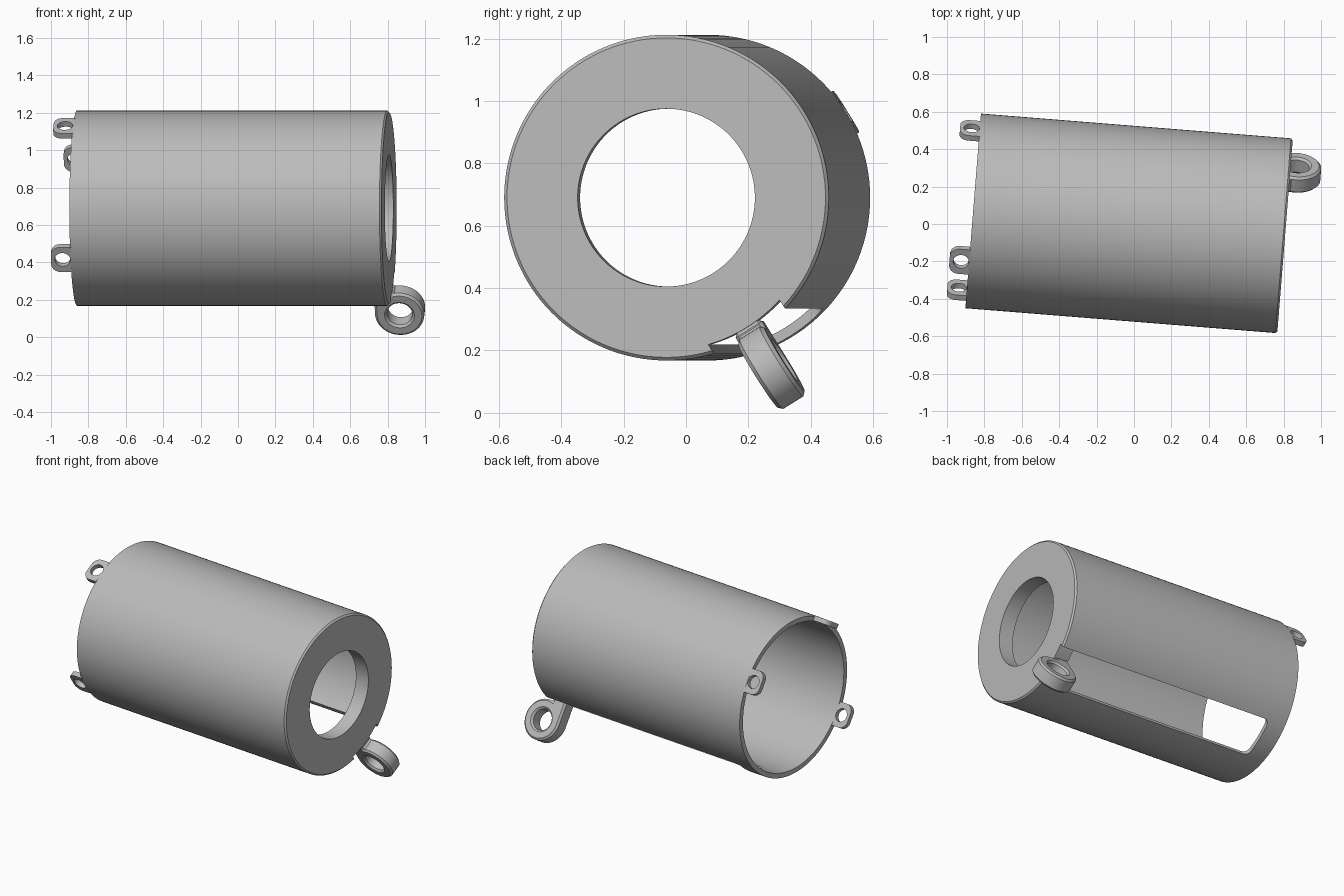
import bpy, bmesh, math
from mathutils import Matrix, Vector

if "Cube" in bpy.data.objects:
    bpy.data.objects.remove(bpy.data.objects["Cube"])

LENGTH, OUTER, INNER, BORE = 1.673, 0.522, 0.49, 0.285
SLOT_ANGLE = math.radians(-58)

# Housing frame: local x runs from the open rear end to the front plate
FRAME = Matrix.Translation((-0.86, 0.07, 0.69)) @ Matrix.Rotation(math.radians(-4.57), 4, 'Z')

grey = bpy.data.materials.new("plain_grey")
grey.use_nodes = True
grey.diffuse_color = (0.5, 0.5, 0.5, 1)
grey.node_tree.nodes["Principled BSDF"].inputs["Base Color"].default_value = (0.5, 0.5, 0.5, 1)


def finish(name, bm):
    bmesh.ops.remove_doubles(bm, verts=bm.verts, dist=1e-5)
    bmesh.ops.transform(bm, matrix=FRAME, verts=bm.verts)
    bmesh.ops.recalc_face_normals(bm, faces=bm.faces)
    mesh = bpy.data.meshes.new(name)
    bm.to_mesh(mesh)
    bm.free()
    mesh.materials.append(grey)
    obj = bpy.data.objects.new(name, mesh)
    bpy.context.collection.objects.link(obj)
    return obj


def activate(obj):
    bpy.ops.object.select_all(action='DESELECT')
    obj.select_set(True)
    bpy.context.view_layer.objects.active = obj


def smooth(obj):
    activate(obj)
    bpy.ops.object.shade_smooth_by_angle(angle=math.radians(30))


def lathe(name, profile):
    """Spin a closed (axial, radius) profile around the housing axis."""
    bm = bmesh.new()
    verts = [bm.verts.new((s, r, 0)) for s, r in profile]
    edges = [bm.edges.new((v, verts[i - 1])) for i, v in enumerate(verts)]
    bmesh.ops.spin(bm, geom=verts + edges, cent=(0, 0, 0), axis=(1, 0, 0),
                   angle=math.tau, steps=128, use_merge=True)
    return finish(name, bm)


def arc(cx, cy, r, start, end, steps):
    angles = [math.radians(start + (end - start) * i / steps) for i in range(steps + 1)]
    return [(cx + r * math.cos(a), cy + r * math.sin(a)) for a in angles]


def plate(name, loops, u, v, origin, thickness):
    """Extrude flat outlines (the second one is a hole) in the plane of u and v."""
    bm = bmesh.new()
    normal = u.cross(v)
    edges = []
    for loop in loops:
        vs = [bm.verts.new(origin + u * a + v * b - normal * thickness / 2) for a, b in loop]
        edges += [bm.edges.new((p, vs[i - 1])) for i, p in enumerate(vs)]
    bmesh.ops.triangle_fill(bm, edges=edges, use_beauty=True, use_dissolve=False)
    top = bmesh.ops.extrude_face_region(bm, geom=bm.faces[:])
    moved = [g for g in top["geom"] if isinstance(g, bmesh.types.BMVert)]
    bmesh.ops.translate(bm, verts=moved, vec=normal * thickness)
    return finish(name, bm)


def directions(angle):
    radial = Vector((0, math.cos(angle), math.sin(angle)))
    tangent = Vector((0, -math.sin(angle), math.cos(angle)))
    return radial, tangent


AXIS = Vector((1, 0, 0))

# Thin tube with a chamfered front edge
tube = lathe("tube_wall", [(0, INNER), (0, OUTER), (LENGTH - 0.01, OUTER),
                           (LENGTH, OUTER - 0.01), (LENGTH, INNER)])

# Long slot, open at the front, with rounded rear corners
radial, tangent = directions(SLOT_ANGLE)
half, rear, corner = 0.135, 0.12, 0.035
outline = (arc(rear + corner, half - corner, corner, 90, 180, 6)
           + arc(rear + corner, corner - half, corner, 180, 270, 6)
           + [(LENGTH + 0.1, -half), (LENGTH + 0.1, half)])
cutter = plate("slot_cutter", [outline], AXIS, tangent, radial * OUTER, 0.24)
cutter.hide_render = True
cut = tube.modifiers.new("slot", 'BOOLEAN')
cut.operation, cut.solver, cut.object = 'DIFFERENCE', 'EXACT', cutter
activate(tube)
bpy.ops.object.modifier_apply(modifier=cut.name)
bpy.data.objects.remove(cutter)
smooth(tube)

# Front plate with a large round opening
smooth(lathe("front_plate", [(LENGTH, BORE), (LENGTH, INNER),
                             (LENGTH - 0.1, INNER), (LENGTH - 0.1, BORE)]))

# Hanging ring, joined to the front plate by a short neck
ring_outline = arc(0, 0, 0.132, 180, -105, 48) + [(-0.034, -0.156), (-0.132, -0.156)]
ring = plate("hanging_ring", [ring_outline, arc(0, 0, 0.068, 0, 350, 35)],
             AXIS, radial, AXIS * (LENGTH + 0.032) + radial * 0.643, 0.1)
bevel = ring.modifiers.new("chamfer", 'BEVEL')
bevel.width, bevel.segments = 0.012, 1
bevel.limit_method, bevel.angle_limit = 'ANGLE', math.radians(60)
activate(ring)
bpy.ops.object.modifier_apply(modifier=bevel.name)
smooth(ring)

# Three screw tabs on the open rear rim
tab_outline = (arc(-0.055, 0.028, 0.05, 90, 180, 8) + arc(-0.055, -0.028, 0.05, 180, 270, 8)
               + [(0.004, -0.078), (0.004, 0.078)])
for i, name in enumerate(("left_tab", "top_tab", "front_tab")):
    out, side = directions(SLOT_ANGLE + math.pi / 2 * (i + 1))
    smooth(plate(name, [tab_outline, arc(-0.043, 0, 0.042, 0, 345, 23)],
                 AXIS, side, out * 0.504, 0.032))
